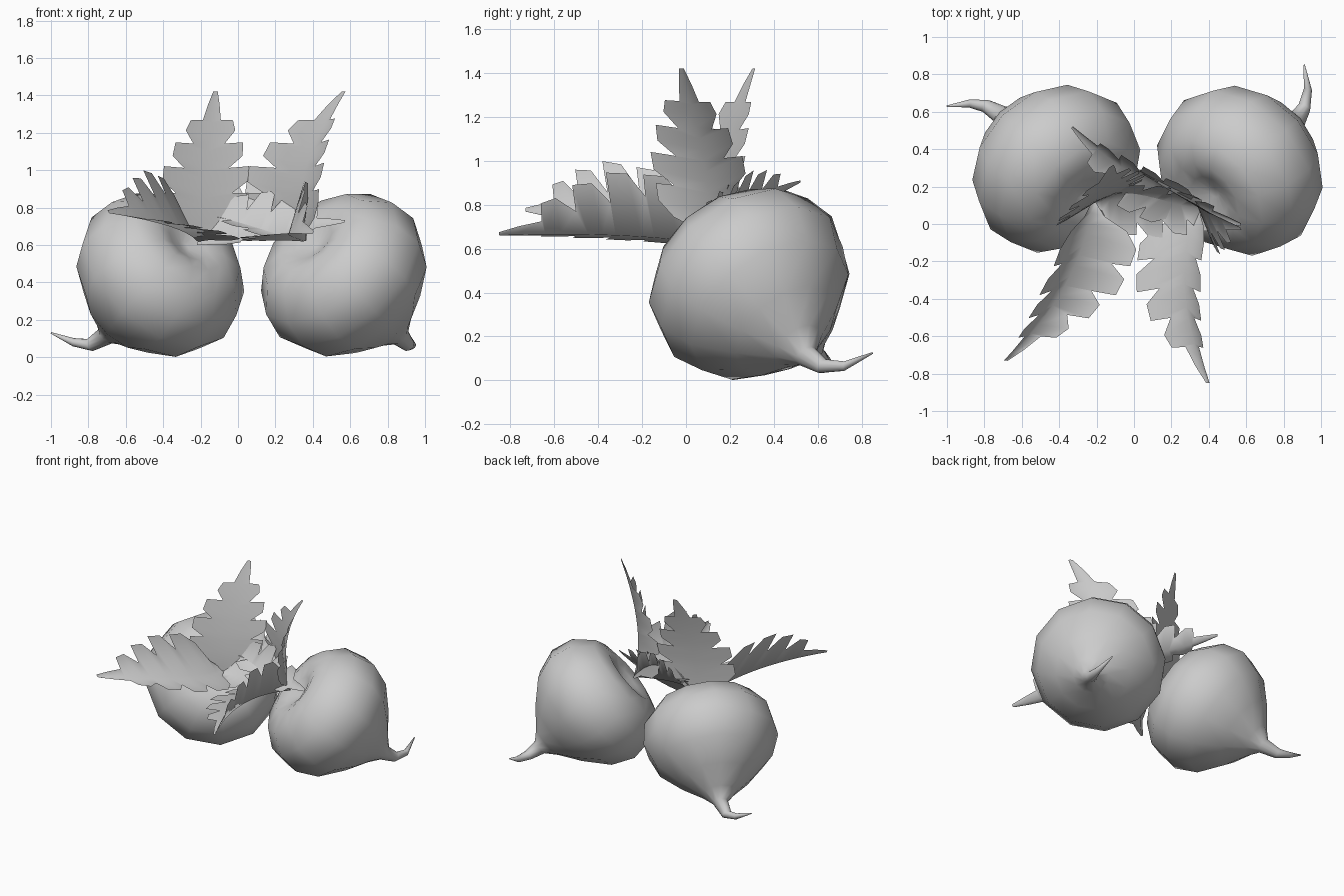
import bpy, math
from mathutils import Vector

if "Cube" in bpy.data.objects:
    bpy.data.objects.remove(bpy.data.objects["Cube"])

def make_object(name, verts, faces):
    mesh = bpy.data.meshes.new(name)
    mesh.from_pydata([tuple(v) for v in verts], [], faces)
    mesh.update()
    mesh.polygons.foreach_set("use_smooth", [True] * len(mesh.polygons))
    obj = bpy.data.objects.new(name, mesh)
    bpy.context.collection.objects.link(obj)
    return obj

# Bulb profile along its axis (distance towards the root, radius)
PROFILE = [(-.26, .03), (-.30, .12), (-.325, .21), (-.29, .34), (-.16, .45),
           (0, .478), (.16, .415), (.31, .265), (.42, .125), (.49, .055)]
SIDES = 12

# Bulb with dimpled crown, drawn out into a bent tapering root
def bulb(name, centre, axis, tail):
    centre, axis = Vector(centre), Vector(axis).normalized()
    rings = [(centre + axis * s, r, axis) for s, r in PROFILE]
    points = [Vector(p) for p in tail]
    prev = rings[-1][0]
    for p, r in zip(points, (.036, .022, .004)):
        rings.append((p, r, (p - prev).normalized()))
        prev = p
    verts, faces = [], []
    side = axis.cross(Vector((0, 0, 1))).normalized()
    for c, r, d in rings:
        u = (side - d * side.dot(d)).normalized()
        v = d.cross(u)
        side = u
        for i in range(SIDES):
            a = 2 * math.pi * i / SIDES
            verts.append(c + (u * math.cos(a) + v * math.sin(a)) * r)
    for k in range(len(rings) - 1):
        for i in range(SIDES):
            j = (i + 1) % SIDES
            faces.append((k * SIDES + i, k * SIDES + j,
                          (k + 1) * SIDES + j, (k + 1) * SIDES + i))
    faces.append(tuple(reversed(range(SIDES))))
    last = (len(rings) - 1) * SIDES
    faces.append(tuple(range(last, last + SIDES)))
    return make_object(name, verts, faces)

# Lobed edge of half a leaf (position along the rib, width)
LOBES = [(0, .06), (.06, .25), (.1, .7), (.18, .95), (.28, .95), (.30, .62),
         (.36, .95), (.46, .95), (.48, .5), (.54, .78), (.63, .75),
         (.65, .35), (.72, .55), (.79, .47), (.81, .2), (.91, .13), (1, .05)]

# Leaf folded along a curved rib, each half spread along its own direction
def leaf(name, base, mid, tip, left, right):
    a, m, b = Vector(base), Vector(mid), Vector(tip)
    ctrl = 2 * m - (a + b) / 2
    def rib(t):
        return a * (1 - t) ** 2 + ctrl * 2 * t * (1 - t) + b * t * t
    n = len(LOBES)
    verts = [rib(i / (n - 1)) for i in range(n)]
    for side in (left, right):
        verts += [rib(min(1, t + .07 * w)) + Vector(side) * w for t, w in LOBES]
    faces = []
    for i in range(n - 1):
        faces.append((i, i + 1, n + i + 1, n + i))
        faces.append((i + 1, i, 2 * n + i, 2 * n + i + 1))
    return make_object(name, verts, faces)

bulb("left_bulb", (-.43, .31, .425), (-.55, .55, -.63),
     [(-.79, .63, .065), (-.88, .645, .08), (-1.0, .63, .13)])
bulb("right_bulb", (.58, .30, .425), (.58, .50, -.64),
     [(.91, .62, .065), (.93, .72, .065), (.91, .85, .125)])

# Leaves growing from the left crown
leaf("left_front_leaf", (-.22, .12, .62), (-.37, -.33, .70), (-.69, -.73, .77),
     (-.13, -.03, .31), (.30, -.03, -.03))
leaf("left_upright_leaf", (-.20, .12, .62), (-.17, .17, 1.0), (-.12, .31, 1.42),
     (-.24, -.15, 0), (.24, .10, 0))
leaf("left_crossing_leaf", (-.22, .11, .60), (.15, .12, .65), (.57, .0, .72),
     (.03, .08, .25), (-.02, -.20, -.02))

# Leaves growing from the right crown
leaf("right_front_leaf", (.36, .12, .62), (.27, -.32, .66), (.40, -.85, .66),
     (-.27, -.02, -.02), (.09, -.02, .30))
leaf("right_upright_leaf", (.36, .13, .62), (.36, .08, 1.0), (.57, -.02, 1.42),
     (-.32, .19, 0), (.10, -.25, .02))
leaf("right_crossing_leaf", (.35, .13, .63), (.02, .25, .74), (-.33, .52, .90),
     (-.10, -.17, -.02), (.05, .05, .22))
